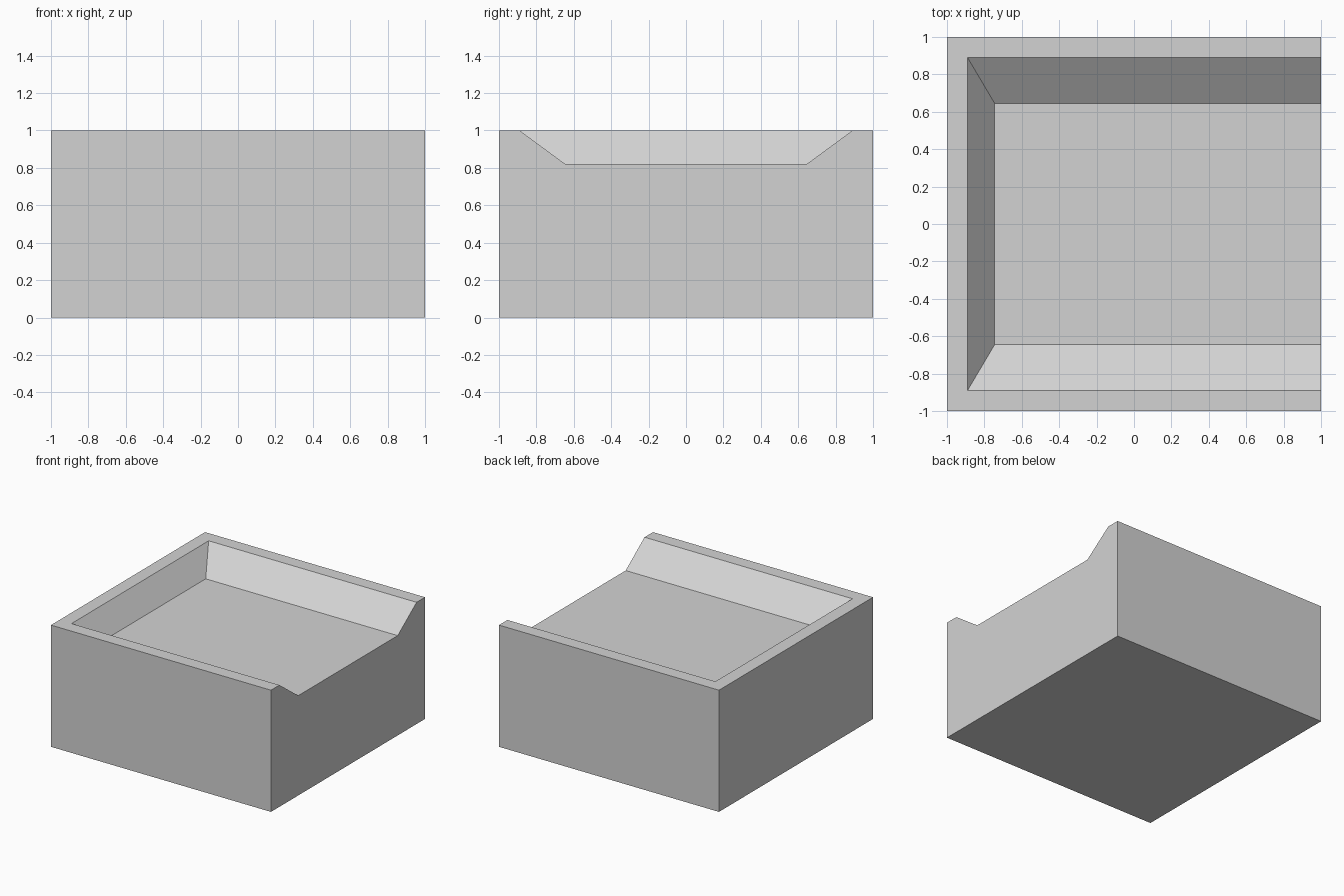
import bpy
import bmesh

default = bpy.data.objects.get("Cube")
if default:
    bpy.data.objects.remove(default, do_unlink=True)

grey = bpy.data.materials.new("light grey")
grey.use_nodes = True
colour = (0.65, 0.65, 0.65, 1)
grey.diffuse_color = colour
grey.node_tree.nodes["Principled BSDF"].inputs["Base Color"].default_value = colour


def loft(name, lower, upper):
    """Solid between two level rectangles, each (x0, x1, half_depth, z)."""
    bm = bmesh.new()
    rings = []
    for x0, x1, y, z in (lower, upper):
        corners = ((x0, -y, z), (x1, -y, z), (x1, y, z), (x0, y, z))
        rings.append([bm.verts.new(c) for c in corners])
    low, high = rings
    bm.faces.new(low[::-1])
    bm.faces.new(high)
    for i in range(4):
        j = (i + 1) % 4
        bm.faces.new((low[i], low[j], high[j], high[i]))
    mesh = bpy.data.meshes.new(name)
    bm.to_mesh(mesh)
    bm.free()
    mesh.materials.append(grey)
    obj = bpy.data.objects.new(name, mesh)
    bpy.context.collection.objects.link(obj)
    return obj


# Solid block
block = loft("block", (-1, 1, 1, 0), (-1, 1, 1, 1))

# Sloped recess, open at the left side; it widens past the top of the block
cutter = loft("recess_cutter", (-0.745, 1.2, 0.645, 0.82), (-1.035, 1.2, 1.135, 1.18))
cutter.hide_render = True
cutter.hide_set(True)

cut = block.modifiers.new("recess", 'BOOLEAN')
cut.operation = 'DIFFERENCE'
cut.solver = 'EXACT'
cut.object = cutter

# Apply the cut and drop the cutter
bpy.context.view_layer.objects.active = block
block.select_set(True)
bpy.ops.object.modifier_apply(modifier=cut.name)
bpy.data.objects.remove(cutter, do_unlink=True)
